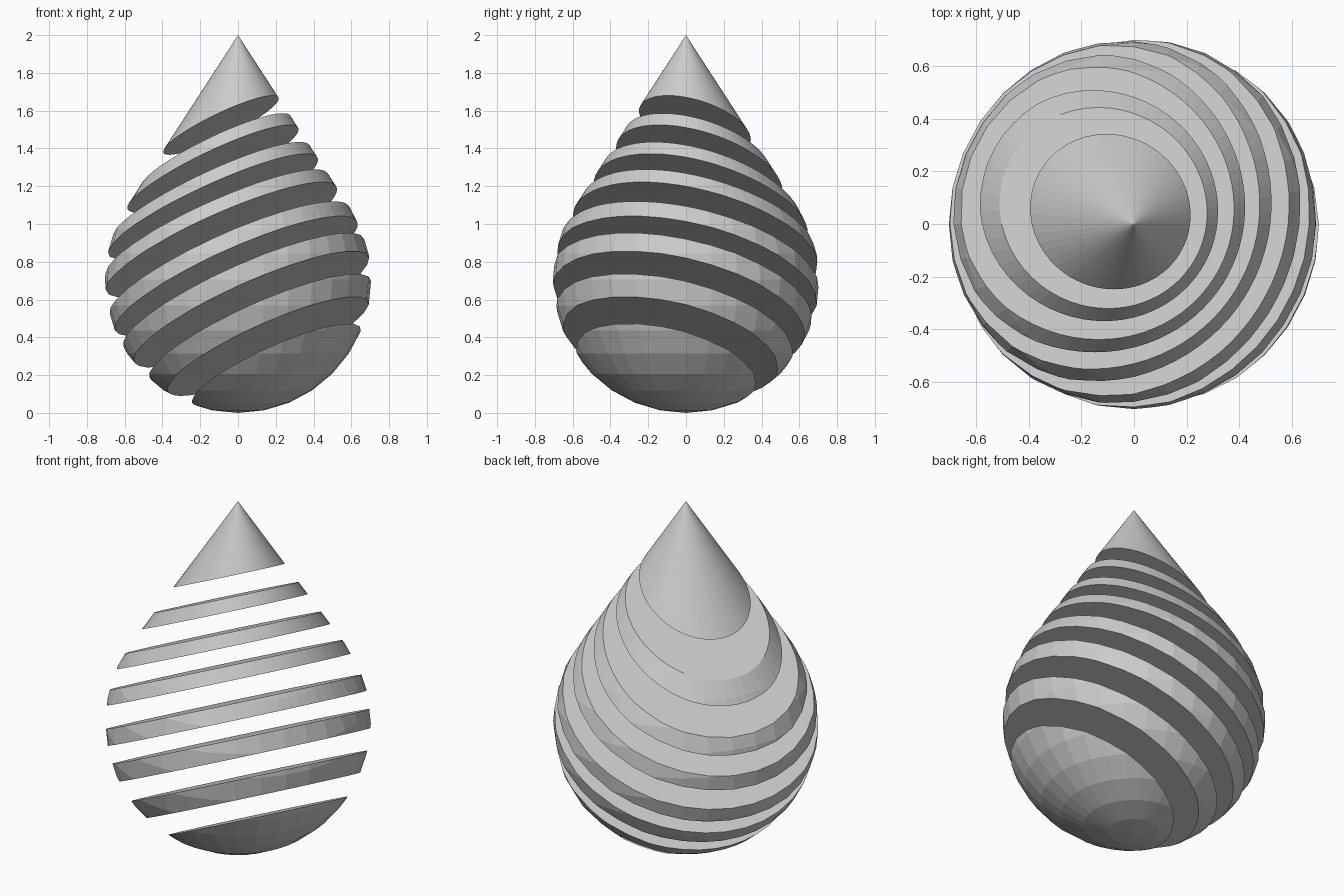
import bpy, bmesh
from math import pi, sin, cos
from mathutils import Vector

cube = bpy.data.objects.get("Cube")
if cube:
    bpy.data.objects.remove(cube, do_unlink=True)

grey = bpy.data.materials.new("plain_grey")
grey.use_nodes = True
GREY = (0.6, 0.6, 0.6, 1)
grey.diffuse_color = GREY
grey.node_tree.nodes["Principled BSDF"].inputs["Base Color"].default_value = GREY

RADIUS, FACETS, RINGS, TOP = 0.705, 32, 16, 2.0
SHOULDER = 11                          # ring where the ball meets the cone
NORMAL = Vector((-0.45, 0.235, 1.0))   # shared tilt of all cuts


def teardrop():
    """Faceted ball running into a finer cone."""
    bm = bmesh.new()
    n = FACETS * 2
    rings = []
    for k in range(1, SHOULDER + 1):
        t = pi * k / RINGS
        r, z = RADIUS * sin(t), RADIUS * (1 - cos(t))
        ring = []
        for i in range(n):
            # odd points lie on the chord below the shoulder, so facets stay flat
            s = r * cos(pi / FACETS) if i % 2 and k < SHOULDER else r
            a = 2 * pi * i / n
            ring.append(bm.verts.new((s * cos(a), s * sin(a), z)))
        rings.append(ring)
    base = bm.verts.new((0, 0, 0))
    tip = bm.verts.new((0, 0, TOP))
    for i in range(n):
        j = (i + 1) % n
        bm.faces.new((base, rings[0][j], rings[0][i]))
        bm.faces.new((tip, rings[-1][i], rings[-1][j]))
        for lo, hi in zip(rings, rings[1:]):
            bm.faces.new((lo[i], lo[j], hi[j], hi[i]))
    return bm


def cut(bm, height, keep_above):
    """Slice with the tilted plane through the axis at height and close it."""
    res = bmesh.ops.bisect_plane(
        bm, geom=bm.verts[:] + bm.edges[:] + bm.faces[:], dist=1e-5,
        plane_co=(0, 0, height), plane_no=NORMAL,
        clear_inner=keep_above, clear_outer=not keep_above)
    rim = [e for e in res["geom_cut"] if isinstance(e, bmesh.types.BMEdge)]
    bmesh.ops.edgeloop_fill(bm, edges=rim)


def piece(name, bottom=None, top=None):
    bm = teardrop()
    if bottom is not None:
        cut(bm, bottom, True)
    if top is not None:
        cut(bm, top, False)
    bmesh.ops.recalc_face_normals(bm, faces=bm.faces[:])
    mesh = bpy.data.meshes.new(name)
    bm.to_mesh(mesh)
    bm.free()
    mesh.materials.append(grey)
    bpy.context.collection.objects.link(bpy.data.objects.new(name, mesh))


# Pointed top, six slanted slices and rounded bottom, with open gaps between
piece("pointed_tip", bottom=1.575)
slices = [(1.368, 1.45), (1.165, 1.248), (0.966, 1.055),
          (0.73, 0.83), (0.508, 0.62), (0.262, 0.38)]
for i, (lo, hi) in enumerate(slices):
    piece(f"slice_{i + 1}", lo, hi)
piece("rounded_bottom", top=0.137)
